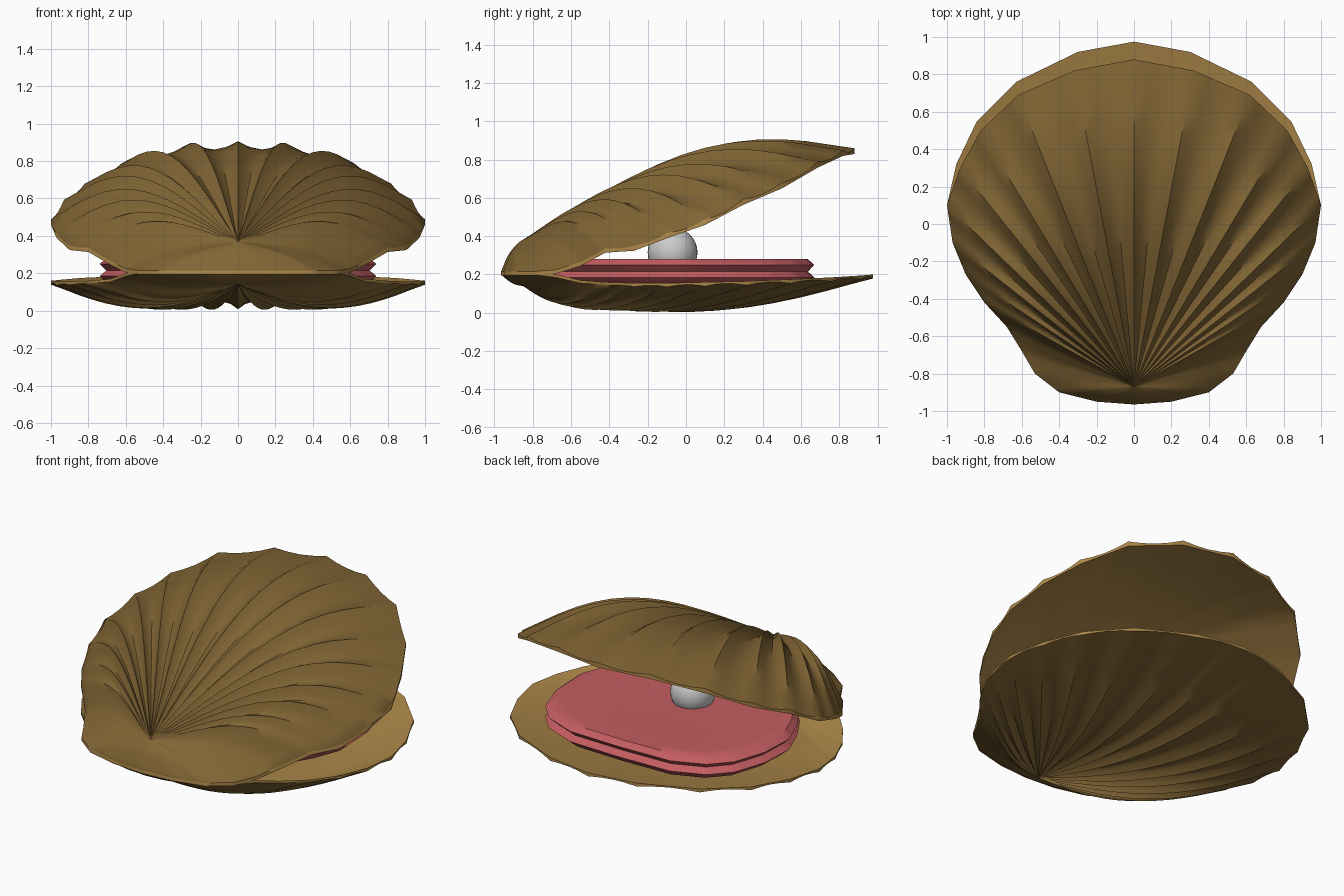
import bpy, bmesh, math

if "Cube" in bpy.data.objects:
    bpy.data.objects.remove(bpy.data.objects["Cube"])

SUB = 4      # columns per outline key
ROWS = 14    # rings from hinge hub to rim


def material(name, rgb):
    m = bpy.data.materials.new(name)
    m.diffuse_color = (*rgb, 1)
    m.use_nodes = True
    m.node_tree.nodes["Principled BSDF"].inputs["Base Color"].default_value = m.diffuse_color
    return m


OUTER = material("shell_brown", (0.22, 0.13, 0.035))
INNER = material("shell_gold", (0.41, 0.24, 0.065))
FLESH = material("flesh_pink", (0.55, 0.11, 0.12))


def outline(keys):
    """Mirror half outline and subdivide; yields (values, rib phase)."""
    n = len(keys) - 1
    half = []
    for i in range(n * SUB + 1):
        k = min(i // SUB, n - 1)
        f = i / SUB - k
        half.append((tuple(a + (b - a) * f for a, b in zip(keys[k], keys[k + 1])), i / SUB))
    left = [((-v[0], *v[1:]), s) for v, s in half[-2:0:-1]]
    return half + left


def finish(name, verts, faces, mats, ids):
    me = bpy.data.meshes.new(name)
    me.from_pydata(verts, [], faces)
    for m in mats:
        me.materials.append(m)
    for p, i in zip(me.polygons, ids):
        p.material_index = i
    bm = bmesh.new()
    bm.from_mesh(me)
    bmesh.ops.recalc_face_normals(bm, faces=bm.faces)
    bm.to_mesh(me)
    bm.free()
    ob = bpy.data.objects.new(name, me)
    bpy.context.collection.objects.link(ob)
    bpy.ops.object.select_all(action='DESELECT')
    bpy.context.view_layer.objects.active = ob
    ob.select_set(True)
    bpy.ops.object.shade_smooth_by_angle(angle=math.radians(40))
    return ob


def loft(rings, start, end):
    """Skin equal closed rings between two pole points."""
    n = len(rings[0])
    verts = [start] + [p for r in rings for p in r] + [end]
    faces = [(0, 1 + j, 1 + (j + 1) % n) for j in range(n)]
    for i in range(len(rings) - 1):
        a, b = 1 + i * n, 1 + (i + 1) * n
        faces += [(a + j, b + j, b + (j + 1) % n, a + (j + 1) % n) for j in range(n)]
    a, last = 1 + (len(rings) - 1) * n, len(verts) - 1
    faces += [(a + j, last, a + (j + 1) % n) for j in range(n)]
    return verts, faces, n


def shell(name, keys, hub, sign, skew, rib, thick):
    cols = outline(keys)
    hx, hy, hz = hub

    def ring(t, inner):
        pts = []
        for (x, y, z, b), s in cols:
            fade = max(0, min(1, (9 - s) / 4))
            bump = b * math.sin(math.pi * t ** skew)
            if not inner:
                ridge = 0.5 - abs(math.sin(math.pi * s))
                bump += rib * fade * ridge * math.sin(math.pi * min(t, 0.94)) ** 0.7
            drop = thick * (0.6 + 0.4 * math.sin(math.pi * t)) if inner else 0
            pts.append((hx + (x - hx) * t, hy + (y - hy) * t,
                        hz + (z - hz) * t + sign * (bump - drop)))
        return pts

    ts = [i / ROWS for i in range(1, ROWS + 1)]
    rings = [ring(t, False) for t in ts] + [ring(t, True) for t in reversed(ts)]
    v, f, n = loft(rings, hub, (hx, hy, hz - sign * thick * 0.6))
    return finish(name, v, f, [OUTER, INNER], [0 if i < n * ROWS else 1 for i in range(len(f))])


# rear part of outline shared by both shells: x, y
side = [(1, .1), (.97, -.1), (.9, -.27), (.8, -.42), (.68, -.55), (.6, -.68),
        (.53, -.8), (.4, -.9), (.2, -.95), (0, -.965)]

# Upper shell: x, y, rim z, bulge
top_z = [.48, .41, .345, .335, .265, .225, .215, .215, .215, .215]
top_b = [.19, .18, .16, .12, .07, .04, .025, .025, .025, .025]
top = [(0, .88, .85, .195), (.32, .82, .84, .195), (.62, .69, .78, .195),
       (.82, .5, .67, .195), (.93, .3, .585, .195)]
top += [(*p, z, b) for p, z, b in zip(side, top_z, top_b)]
shell("upper_shell", top, (0, -.87, .37), 1, 1.2, 0.055, 0.035)

# Lower shell
low_z = [.145, .14, .14, .145, .155, .185, .2, .2, .2, .2]
low_b = [.11, .11, .10, .09, .07, .04, .02, .015, .015, .015]
low = [(0, .975, .185, .135), (.3, .92, .18, .135), (.63, .76, .17, .13),
       (.84, .55, .16, .125), (.95, .32, .15, .115)]
low += [(*p, z, b) for p, z, b in zip(side, low_z, low_b)]
shell("lower_shell", low, (0, -.85, .14), -1, 1.0, 0.04, 0.025)

# Flesh: grooved cushion resting in the lower shell
half = [(0, .67), (.35, .66), (.55, .58), (.66, .46), (.73, .25), (.74, .03),
        (.67, -.15), (.57, -.32), (.4, -.49), (.2, -.67), (0, -.78)]
levels = [(.4, .065), (.7, .09), (.93, .14), (1, .185), (.95, .215),
          (1, .25), (.95, .28), (.85, .28), (.5, .27)]
rim = [v for v, s in outline(half)]
rings = [[(x * k, y * k, z) for x, y in rim] for k, z in levels]
v, f, n = loft(rings, (0, 0, .06), (0, 0, .255))
finish("flesh", v, f, [FLESH], [0] * len(f))

# Pearl
bpy.ops.mesh.primitive_uv_sphere_add(segments=32, ring_count=16, radius=.13,
                                     location=(0, -.07, .315))
bpy.context.object.name = "pearl"
bpy.ops.object.shade_smooth()
